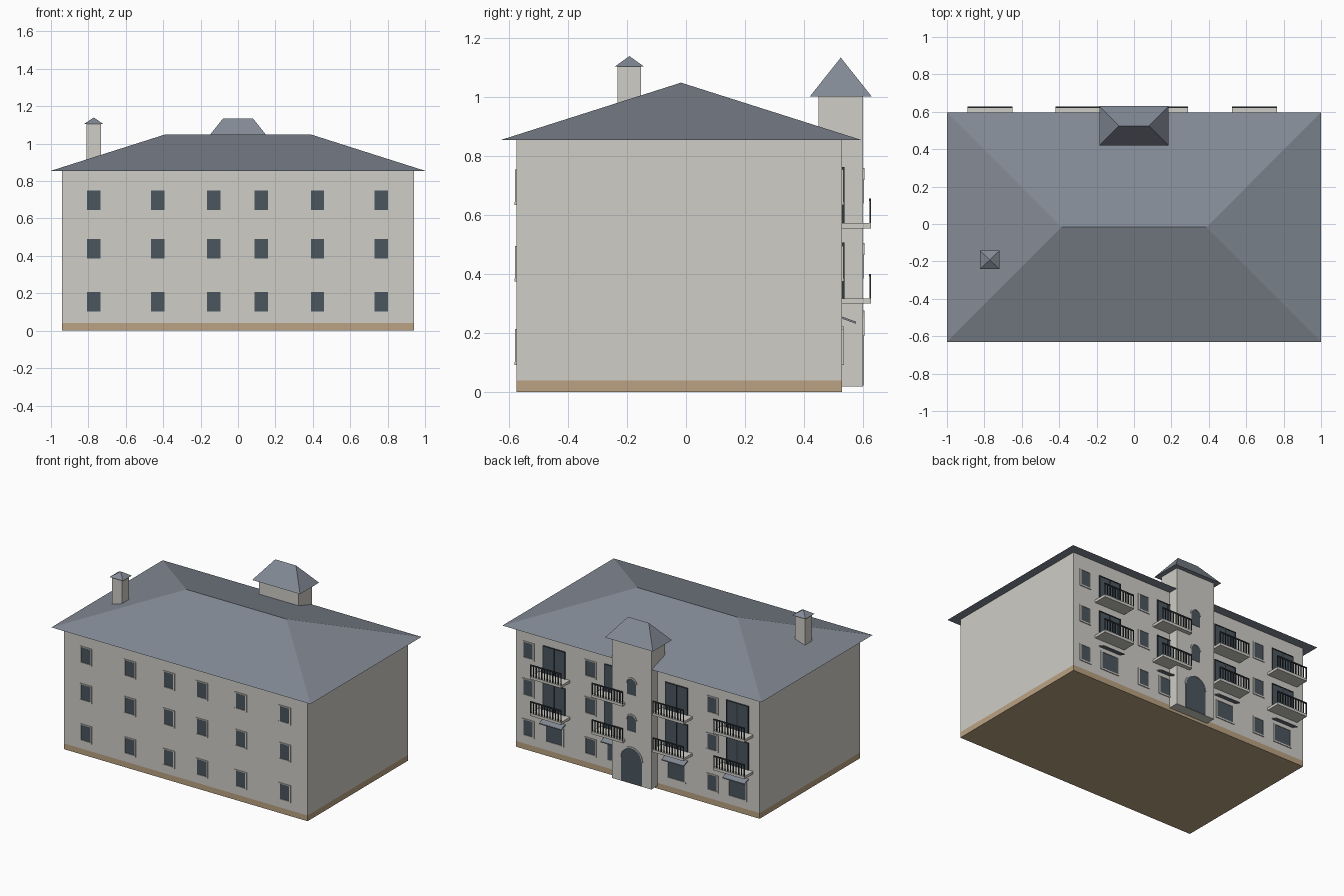
import bpy, bmesh, math

if "Cube" in bpy.data.objects:
    bpy.data.objects.remove(bpy.data.objects["Cube"], do_unlink=True)


def material(name, rgb):
    lin = [((c / 255 + 0.055) / 1.055) ** 2.4 for c in rgb] + [1]
    m = bpy.data.materials.new(name)
    m.use_nodes = True
    m.diffuse_color = lin
    m.node_tree.nodes["Principled BSDF"].inputs["Base Color"].default_value = lin
    return m


WALL = material("pale plaster", (207, 205, 198))
SLATE = material("slate roof", (131, 138, 149))
GLASS = material("dark glass", (75, 86, 95))
IRON = material("dark iron", (50, 56, 62))
TAN = material("tan plinth", (186, 162, 130))


def finish(name, bm, mat):
    bmesh.ops.recalc_face_normals(bm, faces=bm.faces)
    me = bpy.data.meshes.new(name)
    bm.to_mesh(me)
    bm.free()
    me.materials.append(mat)
    ob = bpy.data.objects.new(name, me)
    bpy.context.collection.objects.link(ob)
    return ob


def add_box(bm, x0, x1, y0, y1, z0, z1):
    geo = bmesh.ops.create_cube(bm, size=1)
    for v in geo["verts"]:
        v.co = (x0 if v.co.x < 0 else x1, y0 if v.co.y < 0 else y1, z0 if v.co.z < 0 else z1)


def box(name, mat, *dims):
    bm = bmesh.new()
    add_box(bm, *dims)
    return finish(name, bm, mat)


def hip_roof(name, x0, x1, y0, y1, z0, z1, ridge, ridge_y):
    """Closed hipped roof with a ridge along x; ridge 0 gives a pyramid."""
    bm = bmesh.new()
    cx = (x0 + x1) / 2
    a, b, c, d = [bm.verts.new(p) for p in
                  ((x0, y0, z0), (x1, y0, z0), (x1, y1, z0), (x0, y1, z0))]
    l = bm.verts.new((cx - ridge, ridge_y, z1))
    r = bm.verts.new((cx + ridge, ridge_y, z1)) if ridge else l
    for f in ((d, c, b, a), (a, b, r, l), (b, c, r), (c, d, l, r), (d, a, l)):
        bm.faces.new(list(dict.fromkeys(f)))
    return finish(name, bm, SLATE)


def extrude_y(name, mat, outline, y0, y1):
    bm = bmesh.new()
    face = bm.faces.new([bm.verts.new((x, y0, z)) for x, z in outline])
    new = bmesh.ops.extrude_face_region(bm, geom=[face])["geom"]
    bmesh.ops.translate(bm, vec=(0, y1 - y0, 0),
                        verts=[g for g in new if isinstance(g, bmesh.types.BMVert)])
    return finish(name, bm, mat)


def arc(radius, spring, steps=12):
    return [(radius * math.cos(math.pi * i / steps), spring + radius * math.sin(math.pi * i / steps))
            for i in range(steps + 1)]


def framed_window(name, x, z0, z1, wall_y, out, half=0.036):
    """Glass plate with a thin plaster surround and sill; out is -1 front, +1 back."""
    def span(depth):
        return sorted((wall_y - out * 0.002, wall_y + out * depth))
    box(name + "_glass", GLASS, x - half, x + half, *span(0.002), z0, z1)
    bm = bmesh.new()
    t = 0.01
    for s in (-1, 1):
        xs = sorted((x + s * half, x + s * (half + t)))
        add_box(bm, *xs, *span(0.005), z0, z1)
    add_box(bm, x - half - t, x + half + t, *span(0.005), z1, z1 + t * 0.6)
    add_box(bm, x - half - t, x + half + t, *span(0.006), z0 - t, z0)
    finish(name + "_frame", bm, WALL)


FRONT, BACK = -0.575, 0.53

# Main block and roof
box("plinth", TAN, -0.94, 0.94, FRONT, BACK, 0, 0.04)
box("walls", WALL, -0.94, 0.94, FRONT, BACK, 0.04, 0.857)
hip_roof("main_roof", -1, 1, -0.63, 0.597, 0.855, 1.05, 0.387, -0.017)

# Chimney
box("chimney", WALL, -0.81, -0.733, -0.232, -0.153, 0.88, 1.105)
hip_roof("chimney_cap", -0.823, -0.72, -0.241, -0.143, 1.105, 1.14, 0, -0.192)

# Stair tower at the back
TOWER = 0.60
box("tower", WALL, -0.152, 0.152, 0.45, TOWER, 0.02, 1.005)
hip_roof("tower_roof", -0.185, 0.185, 0.42, 0.63, 1.003, 1.135, 0.08, 0.525)


def arched_opening(name, radius, bottom, spring):
    outline = [(radius, bottom)] + arc(radius, spring) + [(-radius, bottom)]
    extrude_y(name, GLASS, outline, TOWER - 0.002, TOWER + 0.002)
    hood = arc(radius + 0.007, spring) + arc(radius, spring)[::-1]
    extrude_y(name + "_hood", WALL, hood, TOWER - 0.002, TOWER + 0.006)


arched_opening("tower_door", 0.08, 0.022, 0.19)
for i, z in enumerate((0.385, 0.64)):
    arched_opening("tower_window_%d" % i, 0.034, z, z + 0.08)

# Small windows on front and back
FLOORS = ((0.103, 0.208), (0.385, 0.49), (0.645, 0.75))
for floor, (z0, z1) in enumerate(FLOORS):
    for i, x in enumerate((-0.77, -0.43, -0.13, 0.125, 0.425, 0.765)):
        framed_window("front_window_%d_%d" % (floor, i), x, z0, z1, FRONT, -1)
    for i, x in enumerate((-0.575, 0.365, 0.845)):
        framed_window("back_window_%d_%d" % (floor, i), x, z0, z1, BACK, 1)


def balcony(name, x, z):
    """Slab, glazed doors and a front railing."""
    half = 0.12
    box(name + "_slab", WALL, x - half, x + half, BACK, 0.628, z - 0.018, z)
    box(name + "_door", GLASS, x - 0.085, x + 0.085, BACK - 0.002, BACK + 0.004, z, z + 0.19)
    bm = bmesh.new()
    for cx in (-0.083, 0, 0.083):
        add_box(bm, x + cx - 0.003, x + cx + 0.003, BACK, BACK + 0.007, z, z + 0.19)
    add_box(bm, x - 0.086, x + 0.086, BACK, BACK + 0.007, z + 0.184, z + 0.19)
    finish(name + "_door_frame", bm, IRON)
    bm = bmesh.new()
    add_box(bm, x - half, x + half, 0.621, 0.628, z + 0.075, z + 0.083)
    bars = 12
    for i in range(bars):
        bx = x - half + 0.003 + i * (2 * half - 0.006) / (bars - 1)
        add_box(bm, bx - 0.003, bx + 0.003, 0.622, 0.627, z, z + 0.078)
    finish(name + "_railing", bm, IRON)


# Balcony bays, with a wide window and awning on the ground floor
for i, x in enumerate((-0.77, -0.30, 0.17, 0.645)):
    for level, z in enumerate((0.318, 0.574)):
        balcony("balcony_%d_%d" % (level, i), x, z)
    framed_window("ground_window_%d" % i, x, 0.103, 0.218, BACK, 1, 0.063)
    awning = box("awning_%d" % i, SLATE, x - 0.085, x + 0.085, BACK - 0.002, 0.577, 0.25, 0.257)
    for v in awning.data.vertices:
        if v.co.y > 0.55:
            v.co.z -= 0.018
